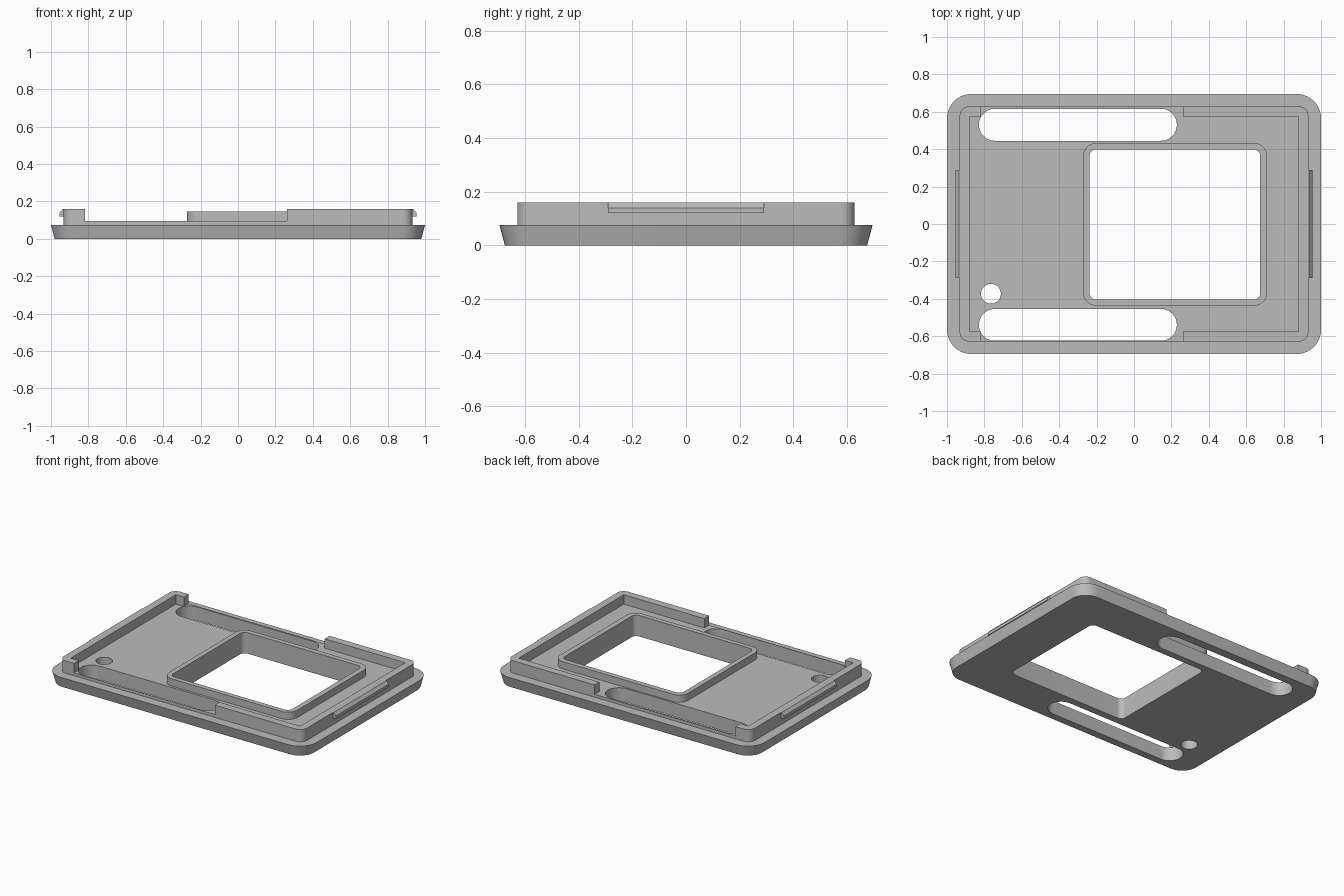
import bpy, bmesh, math
from mathutils import Vector

# Remove the default cube only
cube = bpy.data.objects.get("Cube")
if cube:
    bpy.data.objects.remove(cube, do_unlink=True)

grey = bpy.data.materials.new("plain grey")
grey.use_nodes = True
grey.diffuse_color = (0.5, 0.5, 0.5, 1)
grey.node_tree.nodes["Principled BSDF"].inputs["Base Color"].default_value = (0.5, 0.5, 0.5, 1)


def rounded_rect(x0, x1, y0, y1, r, steps=10):
    """Counter-clockwise outline with rounded corners."""
    if r == 0:
        return [(x0, y0), (x1, y0), (x1, y1), (x0, y1)]
    pts = []
    corners = [(x1 - r, y1 - r), (x0 + r, y1 - r), (x0 + r, y0 + r), (x1 - r, y0 + r)]
    for q, (cx, cy) in enumerate(corners):
        for i in range(steps + 1):
            a = math.pi / 2 * (q + i / steps)
            pts.append((cx + r * math.cos(a), cy + r * math.sin(a)))
    return pts


def loft(name, rings):
    """Closed solid through (outline, z) rings of equal length."""
    bm = bmesh.new()
    loops = [[bm.verts.new((x, y, z)) for x, y in pts] for pts, z in rings]
    n = len(loops[0])
    for low, high in zip(loops, loops[1:]):
        for i in range(n):
            j = (i + 1) % n
            bm.faces.new((low[i], low[j], high[j], high[i]))
    bm.faces.new(loops[0][::-1])
    bm.faces.new(loops[-1])
    bmesh.ops.remove_doubles(bm, verts=bm.verts, dist=1e-5)
    bmesh.ops.recalc_face_normals(bm, faces=bm.faces)
    mesh = bpy.data.meshes.new(name)
    bm.to_mesh(mesh)
    bm.free()
    mesh.materials.append(grey)
    obj = bpy.data.objects.new(name, mesh)
    bpy.context.collection.objects.link(obj)
    return obj


def block(name, x0, x1, y0, y1, z0, z1, r=0):
    pts = rounded_rect(x0, x1, y0, y1, r)
    return loft(name, [(pts, z0), (pts, z1)])


def activate(obj):
    bpy.ops.object.select_all(action="DESELECT")
    obj.select_set(True)
    bpy.context.view_layer.objects.active = obj


def cut(obj, cutters):
    activate(obj)
    for c in cutters:
        mod = obj.modifiers.new("cut", "BOOLEAN")
        mod.operation = "DIFFERENCE"
        mod.solver = "EXACT"
        mod.object = c
        c.hide_render = True
        bpy.ops.object.modifier_apply(modifier=mod.name)


RIM, FLOOR, COLLAR, TOP = 0.075, 0.095, 0.145, 0.16
WX, WY = 0.932, 0.628

# Tapered base plate with the raised floor
base = loft("base_plate", [
    (rounded_rect(-0.98, 0.98, -0.675, 0.675, 0.11), 0),
    (rounded_rect(-1, 1, -0.695, 0.695, 0.13), RIM),
    (rounded_rect(-WX, WX, -WY, WY, 0.05), RIM),
    (rounded_rect(-WX, WX, -WY, WY, 0.05), FLOOR),
])

# Raised collar around the window, and the perimeter wall
collar = block("window_collar", -0.272, 0.712, -0.437, 0.433, FLOOR, COLLAR, 0.07)
wall = block("perimeter_wall", -WX, WX, -WY, WY, FLOOR, TOP, 0.05)

# Openings
window = block("window_cutter", -0.238, 0.675, -0.404, 0.398, -0.1, 0.3, 0.035)
back_slot = block("back_slot_cutter", -0.829, 0.229, 0.445, 0.616, -0.1, 0.3, 0.085)
front_slot = block("front_slot_cutter", -0.829, 0.229, -0.624, -0.454, -0.1, 0.3, 0.0849)
hole = block("hole_cutter", -0.818, -0.712, -0.426, -0.32, -0.1, 0.3, 0.0529)
inside = block("inside_cutter", -0.88, 0.88, -0.575, 0.575, 0, 0.3)
gap = block("gap_cutter", -0.818, 0.262, -0.8, 0.8, 0, 0.3)

cut(base, [window, back_slot, front_slot, hole])
cut(collar, [window])
cut(wall, [inside, gap])
for c in (window, back_slot, front_slot, hole, inside, gap):
    bpy.data.objects.remove(c, do_unlink=True)

# Chamfered snap ridges on the two short sides
parts = [base, collar, wall]
for side, name in ((1, "left_snap_ridge"), (-1, "right_snap_ridge")):
    def strip(reach):
        a, b = sorted((side * (WX - 0.01), side * reach))
        return rounded_rect(a, b, -0.29, 0.29, 0)
    parts.append(loft(name, [(strip(0.954), 0.12), (strip(0.954), 0.14), (strip(0.936), TOP)]))

for obj in parts:
    activate(obj)
    bpy.ops.object.shade_smooth_by_angle(angle=math.radians(30))
